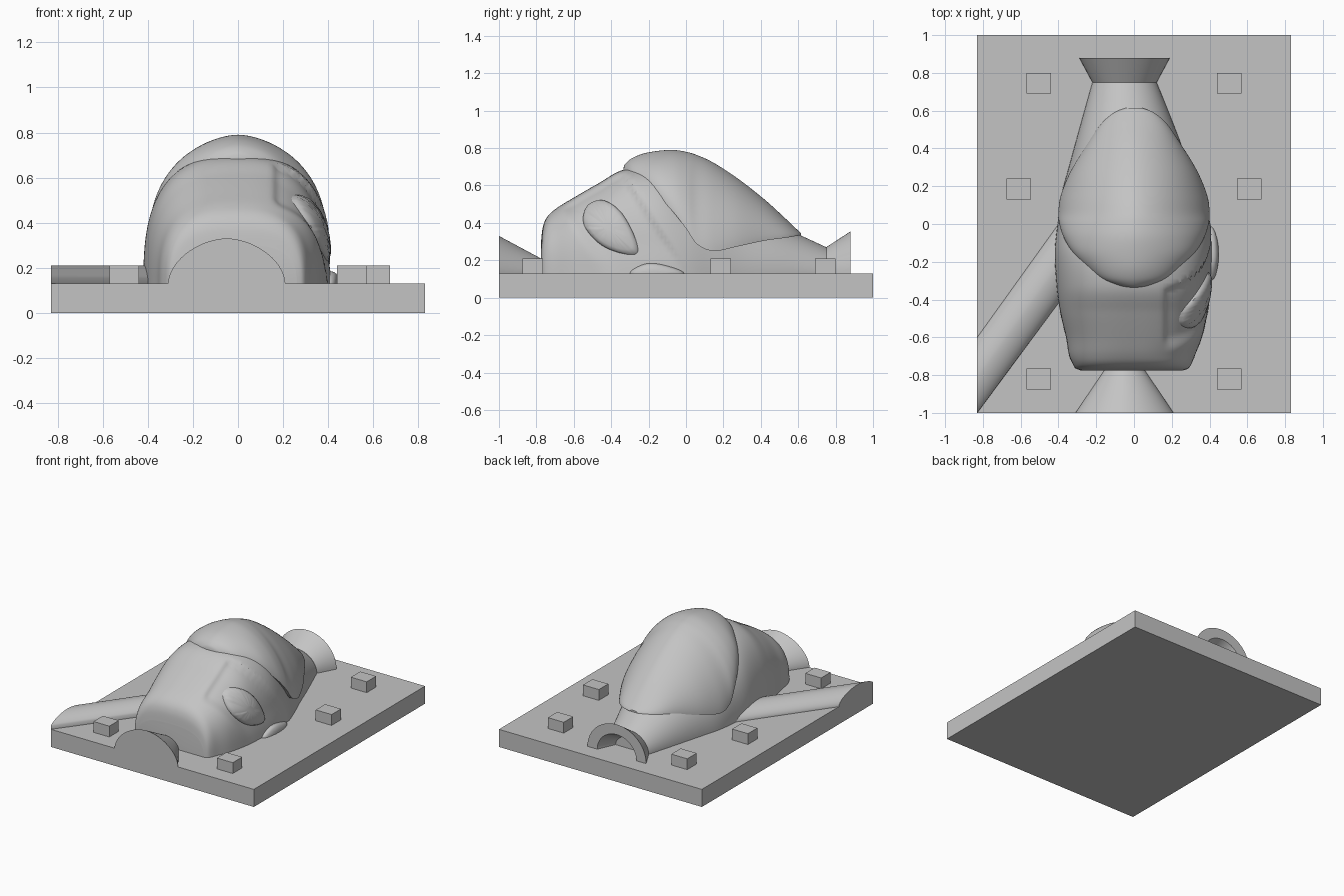
import bpy, bmesh, math

cube = bpy.data.objects.get("Cube")
if cube:
    bpy.data.objects.remove(cube, do_unlink=True)

grey = bpy.data.materials.new("plain grey")
grey.use_nodes = True
grey.diffuse_color = (0.55, 0.55, 0.55, 1)
grey.node_tree.nodes["Principled BSDF"].inputs["Base Color"].default_value = grey.diffuse_color

TOP = 0.13   # upper face of the base plate


def finish(name, bm, smooth=True):
    bmesh.ops.recalc_face_normals(bm, faces=bm.faces)
    mesh = bpy.data.meshes.new(name)
    bm.to_mesh(mesh)
    bm.free()
    mesh.materials.append(grey)
    ob = bpy.data.objects.new(name, mesh)
    bpy.context.collection.objects.link(ob)
    if smooth:
        bpy.ops.object.select_all(action='DESELECT')
        ob.select_set(True)
        bpy.context.view_layer.objects.active = ob
        bpy.ops.object.shade_smooth_by_angle(angle=math.radians(35))
    return ob


def box(name, x, y, z, sx, sy, sz):
    bm = bmesh.new()
    bmesh.ops.create_cube(bm, size=1)
    for v in bm.verts:
        v.co = (x + v.co.x * sx, y + v.co.y * sy, z + v.co.z * sz)
    finish(name, bm, False)


def spline(points, steps, closed=False):
    """Catmull-Rom curve through tuples of any length."""
    n, out = len(points), []
    for i in range(n if closed else n - 1):
        ids = [(i + k) % n if closed else min(max(i + k, 0), n - 1) for k in (-1, 0, 1, 2)]
        for s in range(steps):
            t = s / steps
            out.append(tuple(
                0.5 * (2 * b + (c - a) * t + (2 * a - 5 * b + 4 * c - d) * t * t
                       + (3 * b - a - 3 * c + d) * t ** 3)
                for a, b, c, d in zip(*[points[j] for j in ids])))
    return out if closed else out + [points[-1]]


def loft(name, stations, sides=48, swap=False, shape=None):
    """Arched sections (position, centre, half width, bottom, top, roundness)."""
    bm, rings = bmesh.new(), []
    for p, c, w, zb, zt, n in stations:
        ring = []
        for k in range(sides + 1):
            a = math.pi * k / sides
            ca, sa = math.cos(a), max(math.sin(a), 0)
            u = c + w * math.copysign(abs(ca) ** (2 / n), ca)
            co = (p, max(u, -1), zb + (zt - zb) * sa ** (2 / n)) if swap else \
                 (u, p, zb + (zt - zb) * sa ** (2 / n))
            ring.append(bm.verts.new(shape(*co) if shape else co))
        rings.append(ring)
    m = sides + 1
    for r, q in zip(rings, rings[1:]):
        for k in range(m):
            bm.faces.new((r[k], r[(k + 1) % m], q[(k + 1) % m], q[k]))
    bm.faces.new(rings[0])
    bm.faces.new(rings[-1])
    return finish(name, bm)


# base plate and locating pegs
box("base_plate", 0, 0, TOP / 2, 1.66, 2, TOP)
for side, word in ((1, "left"), (-1, "right")):
    for px, py, spot in ((0.505, -0.82, "front"), (0.61, 0.185, "middle"), (0.505, 0.745, "back")):
        box(f"{word}_{spot}_peg", side * px, py, TOP + 0.035, 0.13, 0.11, 0.09)

# face block tapering back into the neck
body = spline([(y, c, w, TOP, t, n) for y, c, w, t, n in (
    (-0.775, -0.01, 0.27, 0.30, 2.8), (-0.765, -0.01, 0.297, 0.38, 2.8),
    (-0.74, -0.01, 0.315, 0.435, 2.8), (-0.69, -0.01, 0.335, 0.48, 2.7),
    (-0.6, 0, 0.36, 0.535, 2.7), (-0.47, 0, 0.39, 0.61, 2.7),
    (-0.33, 0, 0.41, 0.685, 2.7), (-0.15, 0, 0.42, 0.69, 2.7),
    (0, 0, 0.405, 0.62, 2.4), (0.15, -0.015, 0.37, 0.55, 2.1),
    (0.3, -0.025, 0.32, 0.475, 2), (0.5, -0.035, 0.255, 0.385, 2),
    (0.75, -0.05, 0.17, 0.27, 1.9))], 8)


def ramp(t):
    t = min(max(t, 0), 1)
    return t * t * (3 - 2 * t)


def socket(x, y, z):
    """Shallow slanted hollow around the eye."""
    s = y + 0.67 * z
    d = ramp((s + 0.37) / 0.12) * ramp((0.115 - s) / 0.03) * ramp((x - 0.14) / 0.07)
    d *= ramp((z - TOP) / 0.2) * 0.7 + 0.3
    return (x - 0.022 * d, y, z - 0.012 * d)


loft("head_block", body, 72, shape=socket)


def surface_x(y, z):
    _, c, w, zb, zt, n = min(body, key=lambda s: abs(s[0] - y))
    r = min(max((z - zb) / (zt - zb), 0), 1)
    return c + w * (1 - r ** n) ** (1 / n)


def bulge(name, outline, height, sink):
    """Domed patch following the side of the head."""
    pts = spline(outline, 8, True)
    cy = sum(p[0] for p in pts) / len(pts)
    cz = sum(p[1] for p in pts) / len(pts)
    bm, prev = bmesh.new(), None
    for s, lift in ((1, -0.06), (1, 0), (0.93, 0.4), (0.8, 0.65), (0.55, 0.87), (0.25, 1)):
        ring = []
        for y, z in pts:
            y2, z2 = cy + (y - cy) * s, cz + (z - cz) * s
            x = surface_x(y2, z2) - sink + (lift * height if lift >= 0 else lift)
            ring.append(bm.verts.new((x, y2, z2)))
        if prev:
            for k in range(len(ring)):
                j = (k + 1) % len(ring)
                bm.faces.new((prev[k], prev[j], ring[j], ring[k]))
        prev = ring
    bm.faces.new(prev)
    finish(name, bm)


bulge("left_eye", [(-0.52, 0.5), (-0.44, 0.52), (-0.35, 0.46), (-0.28, 0.34), (-0.26, 0.24),
                   (-0.34, 0.235), (-0.45, 0.28), (-0.53, 0.36), (-0.55, 0.43)], 0.03, 0.018)
bulge("left_ear", [(-0.3, 0.13), (-0.22, 0.18), (-0.12, 0.175), (-0.01, 0.13),
                   (-0.1, 0.08), (-0.22, 0.08)], 0.032, 0.004)

# domed cranium with a dipping side edge
loft("cranium", spline([(y, 0, w, zb, zt, 1.75) for y, w, zb, zt in (
    (-0.335, 0.03, 0.675, 0.69), (-0.325, 0.09, 0.66, 0.715), (-0.29, 0.175, 0.645, 0.745),
    (-0.23, 0.25, 0.605, 0.77), (-0.15, 0.325, 0.545, 0.785), (-0.07, 0.372, 0.46, 0.79),
    (0, 0.395, 0.37, 0.78), (0.06, 0.4, 0.285, 0.762), (0.15, 0.388, 0.25, 0.72),
    (0.28, 0.335, 0.275, 0.635), (0.42, 0.25, 0.305, 0.525), (0.53, 0.175, 0.32, 0.425),
    (0.59, 0.105, 0.33, 0.368), (0.615, 0.04, 0.333, 0.345))], 6))

# tapered plug at the front edge
loft("front_plug", [(-1, -0.05, 0.26, TOP, 0.33, 1.8), (-0.72, -0.05, 0.07, TOP, 0.18, 1.8)])

# slanted side channel, flush with the plate edge
loft("side_channel", [(-0.83, -0.81, 0.21, TOP, 0.21, 1.8),
                      (-0.36, -0.155, 0.21, TOP, 0.21, 1.8)], swap=True)

# hollow flared collar on the neck
bm = bmesh.new()
profile = [(0.75, 0.17, 0.14), (0.88, 0.24, 0.225), (0.88, 0.16, 0.15), (0.75, 0.1, 0.08)]
rings = [[bm.verts.new((-0.05 + w * math.cos(math.pi * k / 40), y,
                        TOP + h * math.sin(math.pi * k / 40))) for k in range(41)]
         for y, w, h in profile]
for r, q in zip(rings, rings[1:] + rings[:1]):
    for k in range(40):
        bm.faces.new((r[k], r[k + 1], q[k + 1], q[k]))
for end in (0, 40):
    bm.faces.new([r[end] for r in rings])
finish("neck_collar", bm)
